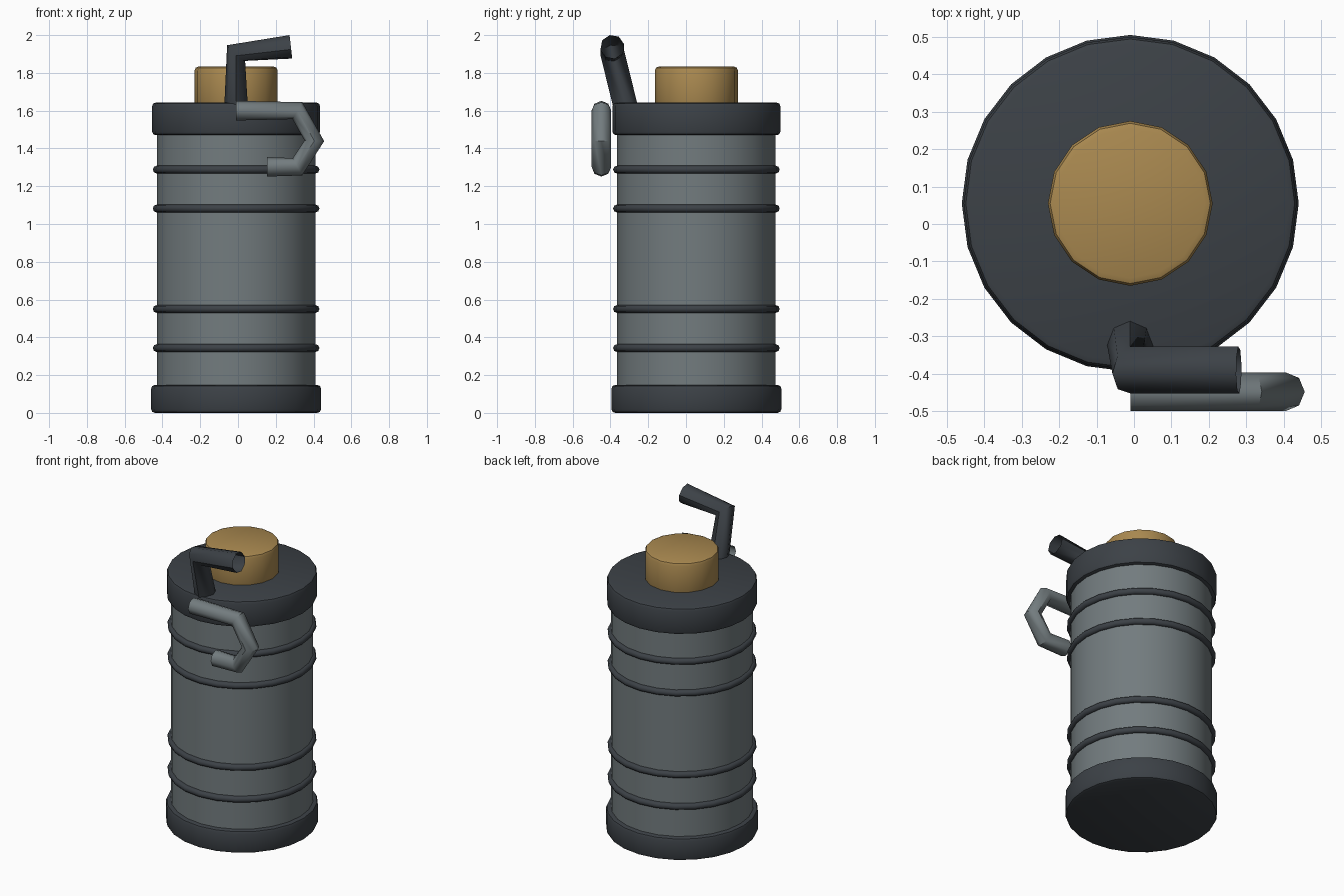
import bpy, math

if "Cube" in bpy.data.objects:
    bpy.data.objects.remove(bpy.data.objects["Cube"])

CX, CY = -0.01, 0.055   # axis of the canister


def material(name, rgb):
    m = bpy.data.materials.new(name)
    m.diffuse_color = (*rgb, 1)
    m.use_nodes = True
    m.node_tree.nodes["Principled BSDF"].inputs["Base Color"].default_value = m.diffuse_color
    return m


steel = material("grey steel", (0.17, 0.20, 0.21))
dark = material("dark metal", (0.045, 0.053, 0.062))
brass = material("brass", (0.40, 0.25, 0.08))


def finish(ob, name, mat, angle=40):
    ob.name = name
    ob.data.materials.clear()
    ob.data.materials.append(mat)
    bpy.ops.object.select_all(action='DESELECT')
    ob.select_set(True)
    bpy.context.view_layer.objects.active = ob
    bpy.ops.object.shade_smooth_by_angle(angle=math.radians(angle))


def drum(name, mat, r, z0, z1, sides=24, bevel=0.0):
    bpy.ops.mesh.primitive_cylinder_add(vertices=sides, radius=r, depth=z1 - z0,
                                        location=(CX, CY, (z0 + z1) / 2))
    ob = bpy.context.object
    if bevel:
        mod = ob.modifiers.new("rounded rim", 'BEVEL')
        mod.width, mod.segments = bevel, 2
        mod.limit_method, mod.angle_limit = 'ANGLE', math.radians(60)
        bpy.ops.object.modifier_apply(modifier=mod.name)
    finish(ob, name, mat)


def tube(name, mat, r, points):
    cu = bpy.data.curves.new(name, 'CURVE')
    cu.dimensions = '3D'
    cu.bevel_depth, cu.bevel_resolution = r, 2
    sp = cu.splines.new('POLY')
    sp.points.add(len(points) - 1)
    for p, co in zip(sp.points, points):
        p.co = (*co, 1)
    ob = bpy.data.objects.new(name, cu)
    bpy.context.collection.objects.link(ob)
    bpy.ops.object.select_all(action='DESELECT')
    ob.select_set(True)
    bpy.context.view_layer.objects.active = ob
    bpy.ops.object.convert(target='MESH')
    finish(bpy.context.object, name, mat, 50)


# Canister body with end caps and top knob
drum("body", steel, 0.42, 0.10, 1.52)
drum("bottom_cap", dark, 0.45, 0.0, 0.148, bevel=0.02)
drum("top_cap", dark, 0.445, 1.47, 1.643, bevel=0.02)
drum("top_knob", brass, 0.22, 1.60, 1.833, sides=16, bevel=0.02)

# Reinforcing rings
for i, z in enumerate((0.343, 0.55, 1.082, 1.288)):
    bpy.ops.mesh.primitive_torus_add(major_radius=0.42, minor_radius=0.021,
                                     major_segments=24, minor_segments=8,
                                     location=(CX, CY, z))
    finish(bpy.context.object, f"ring_{i + 1}", dark, 60)

# Bent lever rising from the top cap
tube("lever", dark, 0.064, [(-0.01, -0.312, 1.59), (-0.01, -0.39, 1.905), (0.28, -0.39, 1.938)])

# Hook handle on the front
HY = -0.448
tube("hook_handle", steel, 0.052, [(-0.01, HY, 1.6), (0.315, HY, 1.6), (0.404, HY, 1.44),
                                   (0.315, HY, 1.303), (0.153, HY, 1.303)])
